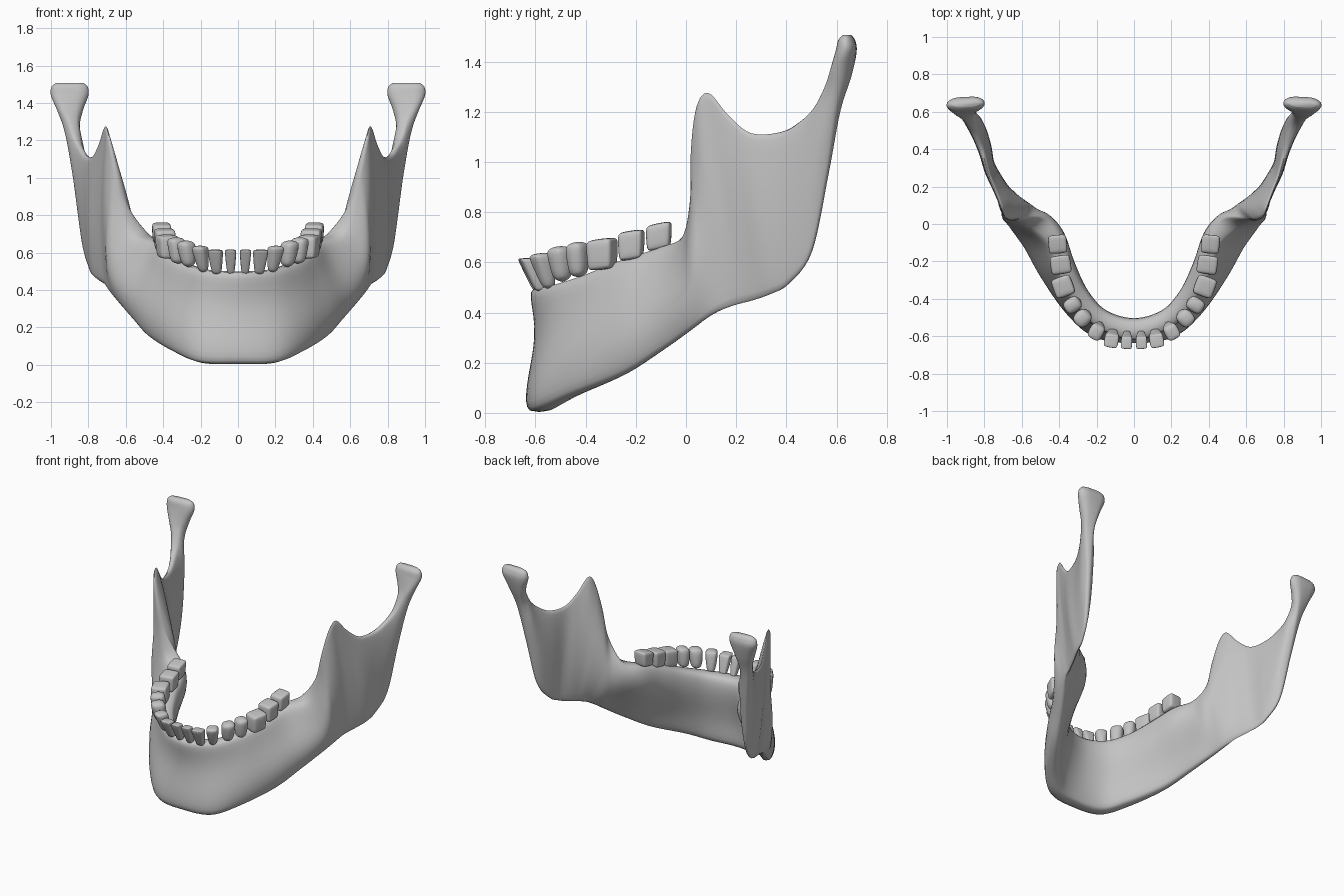
import bpy, bmesh, math
from mathutils import Vector

cube = bpy.data.objects.get("Cube")
if cube:
    bpy.data.objects.remove(cube, do_unlink=True)

bone = bpy.data.materials.new("bone_grey")
bone.use_nodes = True
GREY = (0.55, 0.55, 0.55, 1)
bone.diffuse_color = GREY
bone.node_tree.nodes["Principled BSDF"].inputs["Base Color"].default_value = GREY

RING = 32      # points around each cross-section
STEPS = 6      # interpolated sections between two keys

# Cross-section keys: lower border xyz, upper border xyz,
# half thickness (low, middle, high), outward bow, S-shaped sway, facing angle
BODY = [
    (0, -.59, .005, 0, -.57, .5, .075, .042, .088, -.012, .01, -90),
    (.19, -.562, .01, .17, -.515, .51, .075, .048, .078, -.008, .01, -68),
    (.32, -.45, .065, .285, -.395, .55, .065, .06, .072, 0, .01, -46),
    (.46, -.25, .15, .365, -.25, .61, .045, .072, .07, 0, .014, -32),
    (.55, -.1, .245, .425, -.085, .665, .035, .082, .07, 0, .014, -29),
    (.625, .02, .33, .52, .005, .71, .03, .085, .085, 0, .012, -27),
]
RAMUS = [
    (.665, .08, .375, .605, .022, .86, .025, .088, .03, -.018, 0, -25),
    (.69, .13, .405, .65, .022, 1.05, .022, .072, .02, -.03, 0, -25),
    (.705, .18, .425, .69, .042, 1.22, .02, .055, .015, -.028, 0, -25),
    (.72, .22, .437, .71, .09, 1.275, .02, .04, .01, -.018, 0, -25),
    (.74, .27, .45, .74, .17, 1.185, .02, .033, .012, -.008, 0, -25),
    (.77, .34, .475, .775, .26, 1.115, .02, .03, .014, 0, 0, -25),
    (.79, .41, .515, .81, .38, 1.12, .02, .035, .025, -.006, 0, -25),
    (.825, .5, .64, .84, .46, 1.165, .018, .04, .03, -.01, 0, -25),
]
CONDYLE = [
    (.86, .565, .95, .865, .52, 1.225, .02, .042, .035, -.008, 0, -25),
    (.89, .61, 1.2, .882, .562, 1.31, .035, .042, .04, 0, 0, -20),
    (.9, .655, 1.34, .895, .58, 1.37, .06, .068, .065, 0, 0, -10),
    (.9, .679, 1.44, .9, .597, 1.44, .09, .1, .09, 0, 0, -3),
    (.9, .673, 1.485, .9, .608, 1.485, .088, .097, .088, 0, 0, -3),
    (.9, .658, 1.506, .9, .625, 1.506, .065, .075, .065, 0, 0, -3),
]


def finish(obj, angle):
    """Give an object its colour and smooth shading."""
    obj.data.materials.append(bone)
    bpy.ops.object.select_all(action="DESELECT")
    obj.select_set(True)
    bpy.context.view_layer.objects.active = obj
    bpy.ops.object.shade_smooth_by_angle(angle=math.radians(angle))


def make_object(name, bm):
    bmesh.ops.recalc_face_normals(bm, faces=bm.faces)
    mesh = bpy.data.meshes.new(name)
    bm.to_mesh(mesh)
    bm.free()
    obj = bpy.data.objects.new(name, mesh)
    bpy.context.collection.objects.link(obj)
    return obj


def catmull(a, b, c, d, t):
    """Smooth blend from key b to key c."""
    return tuple(
        q + t / 2 * (r - p + t * (2 * p - 5 * q + 4 * r - s + t * (3 * (q - r) + s - p)))
        for p, q, r, s in zip(a, b, c, d))


def section(key):
    """Rounded strip from the lower border to the upper border."""
    low, high = Vector(key[0:3]), Vector(key[3:6])
    wl, wm, wh, bow, sway, ang = key[6:]
    out = Vector((math.cos(math.radians(ang)), math.sin(math.radians(ang)), 0))
    pts = []
    for i in range(RING):
        a = 2 * math.pi * i / RING
        v, s = (1 - math.cos(a)) / 2, math.sin(a)
        side = math.copysign(abs(s) ** 0.5, s) if abs(s) > 1e-6 else 0
        width = wl * (1 - v) * (1 - 2 * v) + 4 * wm * v * (1 - v) + wh * v * (2 * v - 1)
        shift = 4 * bow * v * (1 - v) + sway * math.sin(2 * math.pi * v)
        pts.append(low.lerp(high, v) + out * (shift + side * width))
    return pts


def build_jaw():
    keys = BODY + RAMUS + CONDYLE
    k = keys[1]
    ghost = (-k[0], k[1], k[2], -k[3], k[4], k[5]) + k[6:11] + (-180 - k[11],)
    chain = [ghost] + keys + [keys[-1]]
    rows = [catmull(*chain[i:i + 4], j / STEPS)
            for i in range(len(keys) - 1) for j in range(STEPS)] + [keys[-1]]
    bm = bmesh.new()
    rings = [[bm.verts.new(p) for p in section(r)] for r in rows]
    for a, b in zip(rings, rings[1:]):
        for i in range(RING):
            n = (i + 1) % RING
            bm.faces.new((a[i], a[n], b[n], b[i]))
    bm.faces.new(rings[-1])
    for v in rings[0]:
        v.co.x = 0
    jaw = make_object("jaw_bone", bm)
    mirror = jaw.modifiers.new("Mirror", "MIRROR")
    mirror.merge_threshold = 0.0005
    finish(jaw, 60)


def build_tooth(name, x, y, width, depth, z0, z1, facing, lean, neck, bevel, slope):
    """Crown tapering to a narrow neck, leaning outward, top sloping up to the back."""
    bm = bmesh.new()
    bmesh.ops.create_cube(bm, size=1)
    c, s = math.cos(math.radians(facing)), math.sin(math.radians(facing))
    for v in bm.verts:
        low = v.co.z < 0
        k = neck if low else 1
        r = v.co.x * depth * k - (lean if low else 0)
        t = v.co.y * width * k
        dy = r * s + t * c
        v.co = (x + r * c - t * s, y + dy, (z0 if low else z1) + slope * dy)
    tooth = make_object(name, bm)
    bev = tooth.modifiers.new("Bevel", "BEVEL")
    bev.width, bev.segments = bevel, 2
    bev.limit_method = "NONE"
    soft = tooth.modifiers.new("Soften", "SUBSURF")
    soft.levels = soft.render_levels = 2
    mirror = tooth.modifiers.new("Mirror", "MIRROR")
    mirror.use_mirror_merge = False
    finish(tooth, 60)


# Teeth from the midline back: place, width, depth, bottom, top, facing,
# outward lean, neck taper, edge rounding, top slope
TEETH = {
    "central_incisor": (.04, -.638, .066, .072, .485, .617, -88, .05, .6, .013, 0),
    "lateral_incisor": (.122, -.628, .084, .08, .485, .617, -80, .05, .6, .016, 0),
    "canine": (.205, -.583, .09, .095, .49, .637, -62, .045, .6, .026, .1),
    "front_premolar": (.28, -.508, .1, .105, .52, .665, -45, .025, .75, .035, .1),
    "rear_premolar": (.332, -.435, .09, .105, .54, .682, -32, .015, .8, .032, .1),
    "first_molar": (.38, -.335, .115, .115, .57, .695, -20, .005, .9, .022, .12),
    "second_molar": (.392, -.218, .105, .115, .61, .727, -8, 0, .9, .02, .15),
    "third_molar": (.408, -.108, .105, .105, .65, .757, -5, 0, .9, .02, .2),
}

build_jaw()
for tooth_name, spec in TEETH.items():
    build_tooth(tooth_name, *spec)
